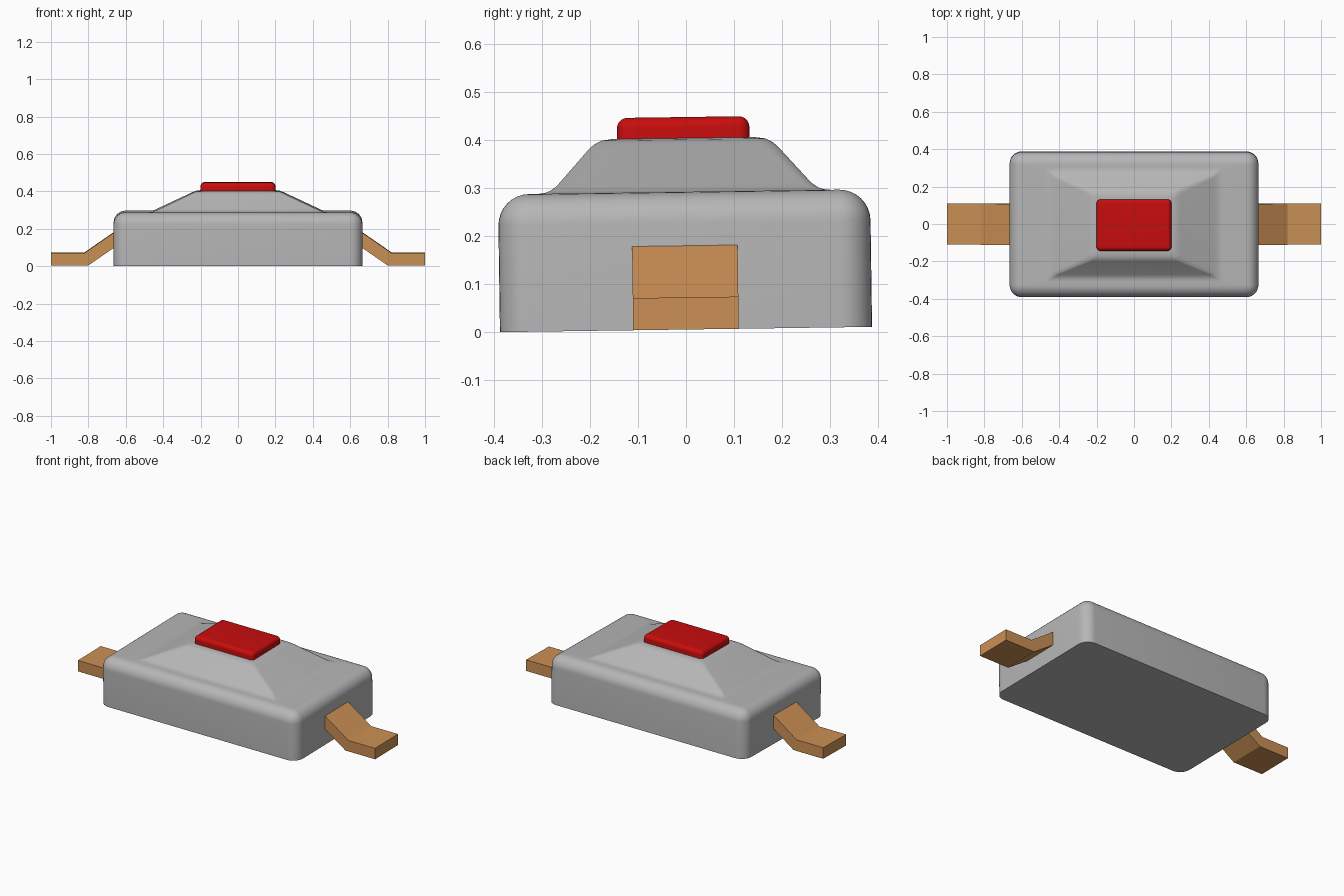
import bpy
import bmesh
import math

if "Cube" in bpy.data.objects:
    bpy.data.objects.remove(bpy.data.objects["Cube"], do_unlink=True)

TILT = 0.0142                      # the whole part leans slightly about x
LIFT = 0.388 * math.sin(TILT)      # keeps the lowest edge on the ground


def material(name, rgb):
    m = bpy.data.materials.new(name)
    m.use_nodes = True
    m.diffuse_color = (*rgb, 1)
    m.node_tree.nodes["Principled BSDF"].inputs["Base Color"].default_value = (*rgb, 1)
    return m


grey = material("grey plastic", (0.47, 0.47, 0.47))
red = material("red plastic", (0.58, 0.004, 0.004))
copper = material("copper metal", (0.60, 0.28, 0.09))


def finish(name, bm, mat, smooth):
    bmesh.ops.recalc_face_normals(bm, faces=bm.faces)
    mesh = bpy.data.meshes.new(name)
    bm.to_mesh(mesh)
    bm.free()
    mesh.materials.append(mat)
    ob = bpy.data.objects.new(name, mesh)
    bpy.context.collection.objects.link(ob)
    ob.rotation_euler.x = TILT
    ob.location.z = LIFT
    if smooth:
        bpy.ops.object.select_all(action="DESELECT")
        ob.select_set(True)
        bpy.context.view_layer.objects.active = ob
        bpy.ops.object.shade_smooth_by_angle(angle=math.radians(40))
    return ob


def rounded_rect(hx, hy, r, steps=8):
    """Outline of a rectangle with round corners."""
    pts = []
    for q, (sx, sy) in enumerate([(1, 1), (-1, 1), (-1, -1), (1, -1)]):
        for i in range(steps + 1):
            a = math.pi / 2 * (q + i / steps)
            pts.append((sx * (hx - r) + r * math.cos(a),
                        sy * (hy - r) + r * math.sin(a)))
    return pts


def loft(name, rings, mat):
    """Skin a stack of rounded rectangles (half x, half y, z, corner radius)."""
    bm = bmesh.new()
    loops = [[bm.verts.new((x, y, z)) for x, y in rounded_rect(hx, hy, r)]
             for hx, hy, z, r in rings]
    n = len(loops[0])
    for a, b in zip(loops, loops[1:]):
        for i in range(n):
            j = (i + 1) % n
            bm.faces.new((a[i], a[j], b[j], b[i]))
    bm.faces.new(loops[0])
    bm.faces.new(loops[-1])
    return finish(name, bm, mat, True)


def rounded_block(hx, hy, z0, z1, r, steps=8):
    """Rings of a block with round upright and top edges."""
    rings = [(hx, hy, z0, r)]
    for i in range(steps + 1):
        a = math.pi / 2 * i / steps
        inset = r * (1 - math.cos(a))
        rings.append((hx - inset, hy - inset, z1 - r + r * math.sin(a),
                      max(r - inset, 0.002)))
    return rings


# Housing: rounded block that flows into a sloped raised centre
centre = [
    (0.475, 0.305, 0.287, 0.012),
    (0.458, 0.291, 0.2885, 0.014),
    (0.443, 0.279, 0.293, 0.016),
    (0.425, 0.266, 0.302, 0.018),
    (0.260, 0.196, 0.380, 0.025),
    (0.242, 0.185, 0.389, 0.025),
    (0.225, 0.171, 0.396, 0.022),
    (0.203, 0.150, 0.399, 0.018),
]
loft("housing", rounded_block(0.665, 0.388, 0, 0.287, 0.065) + centre, grey)

# Push button
loft("button", rounded_block(0.2, 0.138, 0.02, 0.443, 0.022), red)

# Bent metal leads, one on each side
profile = [(1.0, 0.0), (0.80, 0.0), (0.62, 0.124),
           (0.62, 0.206), (0.82, 0.067), (1.0, 0.067)]
for name, side in (("left_lead", 1), ("right_lead", -1)):
    bm = bmesh.new()
    face = bm.faces.new([bm.verts.new((side * x, -0.11, z)) for x, z in profile])
    out = bmesh.ops.extrude_face_region(bm, geom=[face])["geom"]
    bmesh.ops.translate(bm, vec=(0, 0.22, 0),
                        verts=[v for v in out if isinstance(v, bmesh.types.BMVert)])
    finish(name, bm, copper, False)
